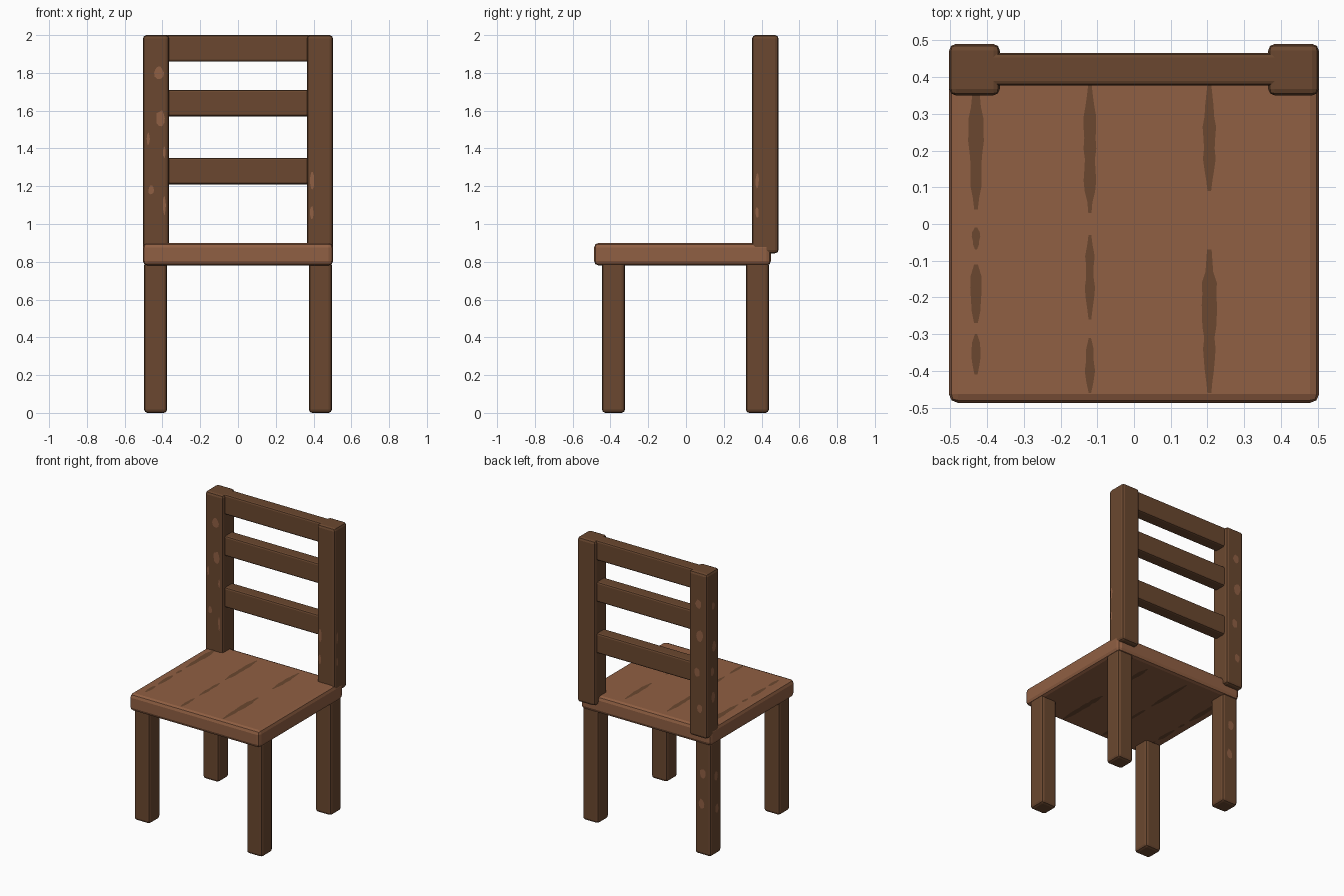
import bpy, bmesh, math, random
from mathutils import Vector

random.seed(4)
cube = bpy.data.objects.get("Cube")
if cube:
    bpy.data.objects.remove(cube, do_unlink=True)


def material(name, rgb):
    m = bpy.data.materials.new(name)
    m.use_nodes = True
    m.diffuse_color = (*rgb, 1)
    m.node_tree.nodes["Principled BSDF"].inputs["Base Color"].default_value = (*rgb, 1)
    return m


LIGHT = material("light wood", (0.28, 0.115, 0.056))
DARK = material("dark wood", (0.145, 0.064, 0.029))


def link(name, bm, mat):
    mesh = bpy.data.meshes.new(name)
    bm.to_mesh(mesh)
    bm.free()
    mesh.materials.append(mat)
    ob = bpy.data.objects.new(name, mesh)
    bpy.context.collection.objects.link(ob)
    return ob


def beam(name, low, high, bevel, mat):
    """Box between two corners with softened edges."""
    low, high = Vector(low), Vector(high)
    bm = bmesh.new()
    bmesh.ops.create_cube(bm, size=1)
    bmesh.ops.scale(bm, vec=high - low, verts=bm.verts)
    bmesh.ops.translate(bm, vec=(low + high) / 2, verts=bm.verts)
    ob = link(name, bm, mat)
    mod = ob.modifiers.new("soft edges", 'BEVEL')
    mod.width = bevel
    mod.segments = 2
    return ob


# Seat
SEAT_LOW, SEAT_HIGH = 0.78, 0.9
beam("seat", (-0.504, -0.487, SEAT_LOW), (0.504, 0.45, SEAT_HIGH), 0.025, LIGHT)

# Legs and back posts
for side, s in (("right", -1), ("left", 1)):
    x0, x1 = sorted((s * 0.375, s * 0.497))
    for end, y in (("front", -0.445), ("back", 0.317)):
        beam(f"{end}_{side}_leg", (x0, y, 0), (x1, y + 0.122, 0.8), 0.018, DARK)
    x0, x1 = sorted((s * 0.365, s * 0.503))
    beam(f"{side}_back_post", (x0, 0.35, 0.845), (x1, 0.49, 2), 0.018, DARK)

# Back rails
for name, z in (("lower", 1.21), ("middle", 1.57), ("top", 1.86)):
    beam(f"{name}_back_rail", (-0.4, 0.377, z), (0.4, 0.465, z + 0.14), 0.012, DARK)


# Grain streaks along the seat, above and below
def streaks(name, z, up):
    bm = bmesh.new()
    runs = ((-0.43, 0.04, 0.38, 0.022), (-0.43, -0.07, -0.01, 0.012),
            (-0.43, -0.27, -0.11, 0.018), (-0.43, -0.41, -0.3, 0.014),
            (-0.12, 0.03, 0.38, 0.018), (-0.12, -0.26, -0.03, 0.015),
            (-0.12, -0.46, -0.31, 0.014),
            (0.205, 0.09, 0.38, 0.019), (0.205, -0.46, -0.07, 0.021))
    for x, start, end, width in runs:
        count = max(5, round((end - start) / 0.03))
        last = None
        for i in range(count + 1):
            t = i / count
            half = width * min(1, 0.3 + 3 * t, 0.3 + 3 * (1 - t)) * random.uniform(0.65, 1)
            y = start + t * (end - start)
            pair = [bm.verts.new((x - half, y, z)), bm.verts.new((x + half, y, z))]
            if last:
                ring = [last[0], last[1], pair[1], pair[0]]
                bm.faces.new(ring if up else ring[::-1])
            last = pair
    link(name, bm, DARK)


streaks("seat_top_grain", SEAT_HIGH + 0.002, True)
streaks("seat_underside_grain", SEAT_LOW - 0.002, False)


# Worn spots: oval plates on a vertical face, (position along face, z, half width, half height)
def spots(name, normal, depth, marks):
    n = Vector(normal)
    across = Vector((0, 0, 1)).cross(n)
    bm = bmesh.new()
    for pos, z, w, h in marks:
        centre = Vector((abs(across.x) * pos, abs(across.y) * pos, z)) + n * (depth + 0.002)
        verts = []
        for i in range(10):
            a = math.tau * i / 10
            r = random.uniform(0.85, 1.1)
            verts.append(bm.verts.new(centre + across * w * r * math.cos(a)
                                      + Vector((0, 0, h * r * math.sin(a)))))
        bm.faces.new(verts)
    link(name, bm, LIGHT)


FRONT, BACK, RIGHT, LEFT = (0, -1, 0), (0, 1, 0), (-1, 0, 0), (1, 0, 0)
spots("right_post_front_wear", FRONT, -0.35,
      ((-0.42, 1.8, 0.027, 0.033), (-0.41, 1.56, 0.025, 0.042), (-0.475, 1.45, 0.008, 0.035),
       (-0.46, 1.18, 0.015, 0.025), (-0.39, 1.1, 0.008, 0.05), (-0.39, 1.38, 0.007, 0.03)))
spots("right_post_back_wear", BACK, 0.49,
      ((-0.44, 1.78, 0.024, 0.032), (-0.45, 1.56, 0.027, 0.042), (-0.43, 1.3, 0.02, 0.032),
       (-0.45, 1.05, 0.02, 0.03)))
spots("right_post_outer_wear", RIGHT, 0.503,
      ((0.42, 1.76, 0.018, 0.028), (0.41, 1.47, 0.022, 0.04), (0.43, 1.3, 0.018, 0.03),
       (0.42, 1.12, 0.018, 0.04)))
spots("left_post_front_wear", FRONT, -0.35,
      ((0.392, 1.23, 0.012, 0.045), (0.39, 1.06, 0.01, 0.035)))
spots("left_post_outer_wear", LEFT, 0.503,
      ((0.377, 1.23, 0.009, 0.04), (0.377, 1.06, 0.009, 0.03)))
spots("right_leg_back_wear", BACK, 0.439,
      ((-0.44, 0.57, 0.024, 0.035), (-0.43, 0.36, 0.022, 0.034)))
spots("right_leg_outer_wear", RIGHT, 0.497,
      ((0.38, 0.55, 0.018, 0.033), (0.37, 0.32, 0.018, 0.033)))
